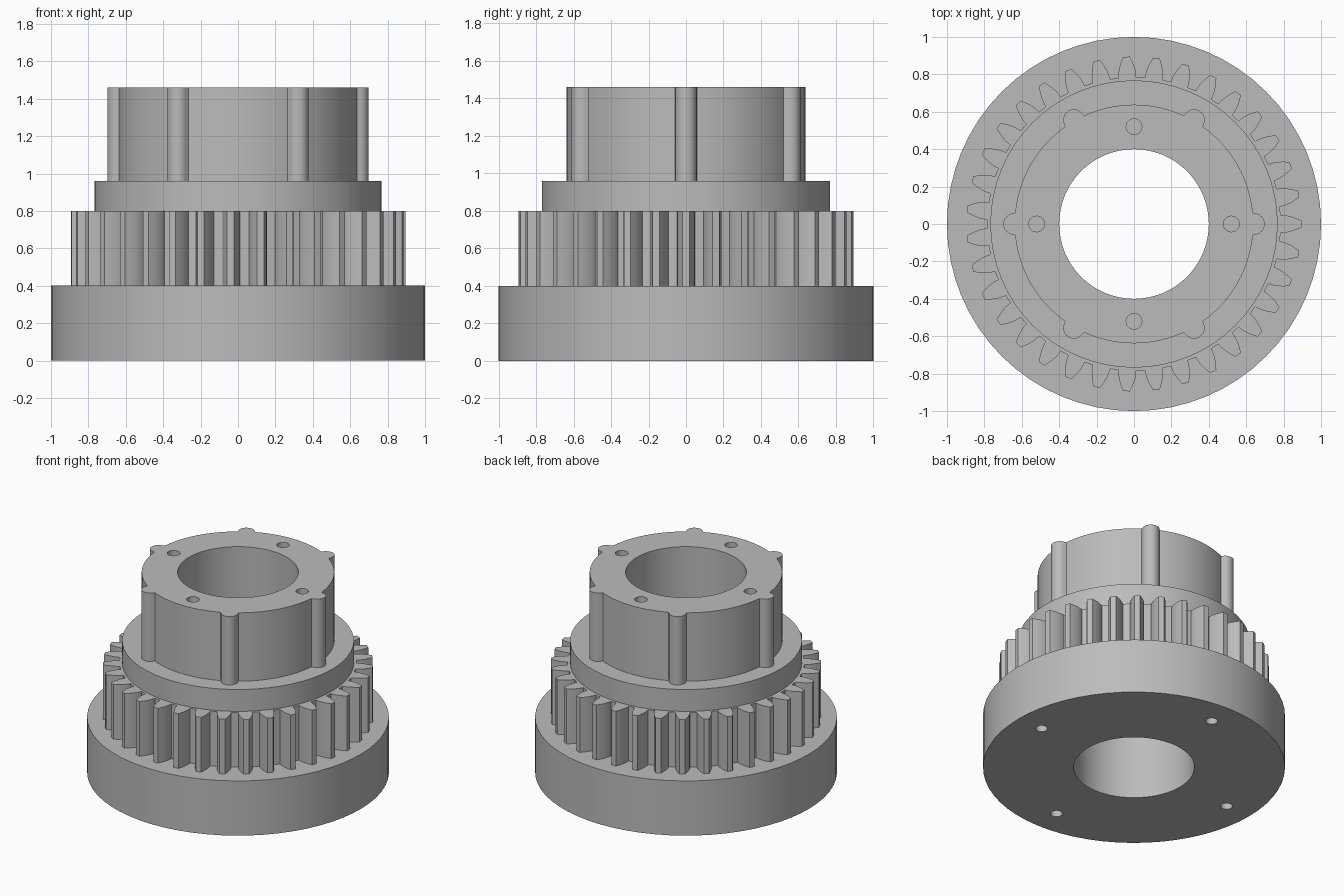
import bpy, bmesh
from math import pi, sin, cos, tan, acos, radians

if "Cube" in bpy.data.objects:
    bpy.data.objects.remove(bpy.data.objects["Cube"])

grey = bpy.data.materials.new("machined_grey")
grey.use_nodes = True
grey.diffuse_color = (0.5, 0.5, 0.5, 1)
grey.node_tree.nodes["Principled BSDF"].inputs["Base Color"].default_value = (0.5, 0.5, 0.5, 1)

BORE = 0.4


def circle(r, n=64, cx=0, cy=0):
    return [(cx + r * cos(2 * pi * i / n), cy + r * sin(2 * pi * i / n)) for i in range(n)]


def polar(r, a):
    return (r * cos(a), r * sin(a))


def gear_outline(teeth, root, tip):
    """Involute spur gear outline with a tooth centred on +x."""
    pitch = tip * teeth / (teeth + 2)
    pressure = radians(20)
    base = pitch * cos(pressure)

    def half_angle(r):
        a = acos(min(1, base / r))
        return pi / (2 * teeth) + tan(pressure) - pressure - (tan(a) - a)

    radii = [root] + [base + (tip - base) * i / 4 for i in range(5)]
    pts = []
    for k in range(teeth):
        mid = 2 * pi * k / teeth
        pts += [polar(r, mid - half_angle(r)) for r in radii]
        pts += [polar(r, mid + half_angle(r)) for r in reversed(radii)]
    return pts


def lobed_outline(r, lobes, lobe_centre, lobe_r):
    """Round body with half-round ribs spaced evenly around it."""
    pts = []
    step = 2 * pi / lobes
    edge = lobe_r / lobe_centre * 1.06
    for k in range(lobes):
        mid = k * step
        cx, cy = polar(lobe_centre, mid)
        for i in range(13):
            x, y = polar(lobe_r, mid - pi / 2 + pi * i / 12)
            pts.append((cx + x, cy + y))
        for i in range(13):
            pts.append(polar(r, mid + edge + (step - 2 * edge) * i / 12))
    return pts


def ring(bm, pts, z):
    verts = [bm.verts.new((x, y, z)) for x, y in pts]
    edges = [bm.edges.new((verts[i - 1], verts[i])) for i in range(len(verts))]
    return verts, edges


def wall(bm, low, high):
    for i in range(len(low)):
        bm.faces.new((low[i - 1], low[i], high[i], high[i - 1]))


def part(name, outline, z0, z1, holes=(), open_z=None, floor_z=None):
    """Extruded outline with the central bore and optional blind holes."""
    bm = bmesh.new()
    caps = {z0: [], z1: []}
    for pts in (outline, circle(BORE)):
        low, low_edges = ring(bm, pts, z0)
        high, high_edges = ring(bm, pts, z1)
        wall(bm, low, high)
        caps[z0] += low_edges
        caps[z1] += high_edges
    for pts in holes:
        mouth, mouth_edges = ring(bm, pts, open_z)
        floor, _ = ring(bm, pts, floor_z)
        wall(bm, floor, mouth)
        bm.faces.new(floor)
        caps[open_z] += mouth_edges
    for edges in caps.values():
        bmesh.ops.triangle_fill(bm, use_beauty=True, use_dissolve=False,
                                edges=edges, normal=(0, 0, 1))
    bmesh.ops.recalc_face_normals(bm, faces=bm.faces)
    mesh = bpy.data.meshes.new(name)
    bm.to_mesh(mesh)
    bm.free()
    mesh.materials.append(grey)
    obj = bpy.data.objects.new(name, mesh)
    bpy.context.collection.objects.link(obj)
    bpy.ops.object.select_all(action="DESELECT")
    obj.select_set(True)
    bpy.context.view_layer.objects.active = obj
    bpy.ops.object.shade_smooth_by_angle(angle=radians(30))
    return obj


def bolt_holes(spread, r):
    return [circle(r, 24, *polar(spread, k * pi / 2)) for k in range(4)]


# Base flange with four blind holes underneath
part("base_flange", circle(1.0), 0, 0.4, bolt_holes(0.8, 0.04), 0, 0.3)
# Toothed ring
part("gear_ring", gear_outline(35, 0.785, 0.895), 0.4, 0.8)
# Plain shoulder
part("collar", circle(0.768), 0.8, 0.96)
# Ribbed upper hub with four blind holes on top
part("ribbed_hub", lobed_outline(0.638, 6, 0.642, 0.057), 0.96, 1.46,
     bolt_holes(0.52, 0.042), 1.46, 1.16)
